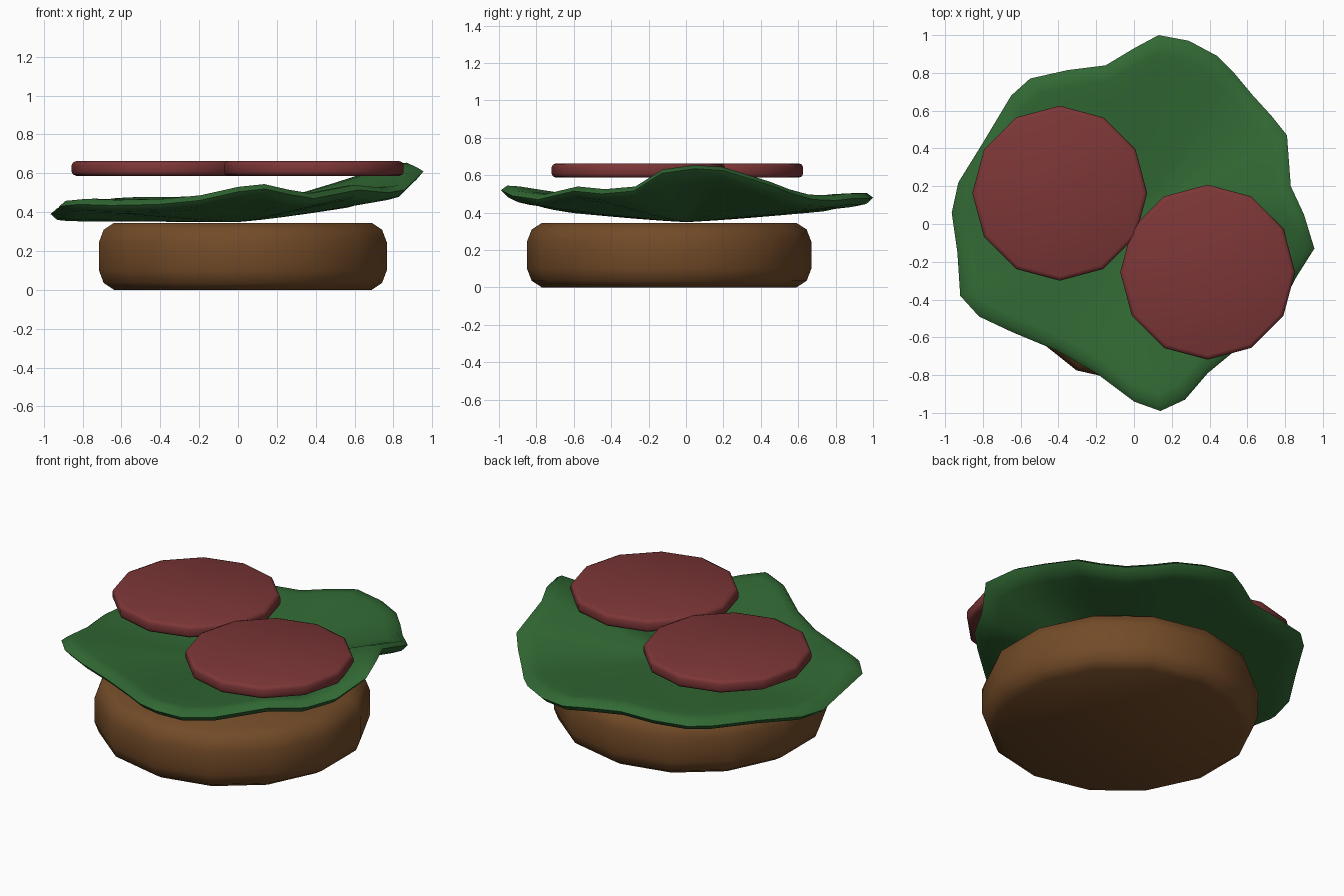
import bpy, bmesh, math

if "Cube" in bpy.data.objects:
    bpy.data.objects.remove(bpy.data.objects["Cube"])


def material(name, col):
    m = bpy.data.materials.new(name)
    m.diffuse_color = (*col, 1)
    m.use_nodes = True
    m.node_tree.nodes["Principled BSDF"].inputs["Base Color"].default_value = m.diffuse_color
    return m


def finish(name, bm, mat, angle=45):
    bmesh.ops.recalc_face_normals(bm, faces=bm.faces[:])
    me = bpy.data.meshes.new(name)
    bm.to_mesh(me)
    bm.free()
    me.materials.append(mat)
    ob = bpy.data.objects.new(name, me)
    bpy.context.collection.objects.link(ob)
    bpy.ops.object.select_all(action='DESELECT')
    ob.select_set(True)
    bpy.context.view_layer.objects.active = ob
    bpy.ops.object.shade_smooth_by_angle(angle=math.radians(angle))
    return ob


def skin(bm, rings):
    """Join successive rings of equal length with quads."""
    n = len(rings[0])
    for a, b in zip(rings, rings[1:]):
        for i in range(n):
            j = (i + 1) % n
            bm.faces.new((a[i], a[j], b[j], b[i]))


def disc(name, x, y, sides, profile, mat):
    """Lathe a rounded disc, one corner on the +y axis."""
    bm = bmesh.new()
    rings = []
    for r, z in profile:
        rings.append([bm.verts.new((x + r * math.sin(2 * math.pi * i / sides),
                                    y + r * math.cos(2 * math.pi * i / sides), z))
                      for i in range(sides)])
    skin(bm, rings)
    bm.faces.new(rings[0])
    bm.faces.new(rings[-1])
    return finish(name, bm, mat)


brown = material("bread brown", (0.17, 0.07, 0.021))
green = material("leaf green", (0.031, 0.14, 0.034))
red = material("meat red", (0.205, 0.037, 0.038))

# Bottom bun
disc("bottom_bun", 0.025, -0.09, 14,
     [(0.68, 0), (0.735, 0.035), (0.76, 0.10), (0.76, 0.245), (0.735, 0.31), (0.68, 0.345)], brown)

# Two meat slices
for name, x, y in (("left_slice", -0.393, 0.163), ("right_slice", 0.39, -0.255)):
    disc(name, x, y, 12,
         [(0.44, 0.587), (0.457, 0.594), (0.463, 0.607), (0.463, 0.643), (0.457, 0.656), (0.44, 0.663)], red)

# Wavy leaf: rim outline with heights, blended toward a low centre
rim = [(0.13, 1.0, .48), (0.29, .97, .475), (0.44, .89, .475), (0.53, .80, .465), (0.63, .68, .47),
       (0.73, .57, .50), (0.81, .47, .54), (0.83, .20, .625), (0.90, .05, .635), (0.955, -.13, .61),
       (0.86, -.28, .515), (0.77, -.45, .50), (0.62, -.60, .515), (0.39, -.79, .47), (0.27, -.93, .49),
       (0.14, -.99, .52), (0, -.94, .505), (-.20, -.79, .46), (-.41, -.67, .44), (-.65, -.57, .435),
       (-.82, -.49, .44), (-.92, -.38, .43), (-.935, -.15, .40), (-.965, .06, .39), (-.93, .22, .40),
       (-.80, .43, .425), (-.65, .68, .445), (-.55, .77, .45), (-.35, .815, .45), (-.15, .84, .46),
       (0, .93, .475)]
MID = 0.385
bm = bmesh.new()


def leaf_ring(t, h):
    return [bm.verts.new((x * t, y * t, max(0.34, MID + (z - MID) * t ** 1.2 + h))) for x, y, z in rim]


steps = [(0.2, .036), (0.4, .036), (0.6, .036), (0.78, .036), (0.9, .036), (0.965, .03)]
top = [leaf_ring(t, h) for t, h in steps]
edge = leaf_ring(1.0, 0)
bottom = [leaf_ring(t, -h) for t, h in reversed(steps)]
skin(bm, top + [edge] + bottom)
for ring, h in ((top[0], .036), (bottom[-1], -.036)):
    c = bm.verts.new((0, 0, MID + h))
    for i in range(len(ring)):
        bm.faces.new((ring[i], ring[(i + 1) % len(ring)], c))
finish("lettuce_leaf", bm, green, 80)
